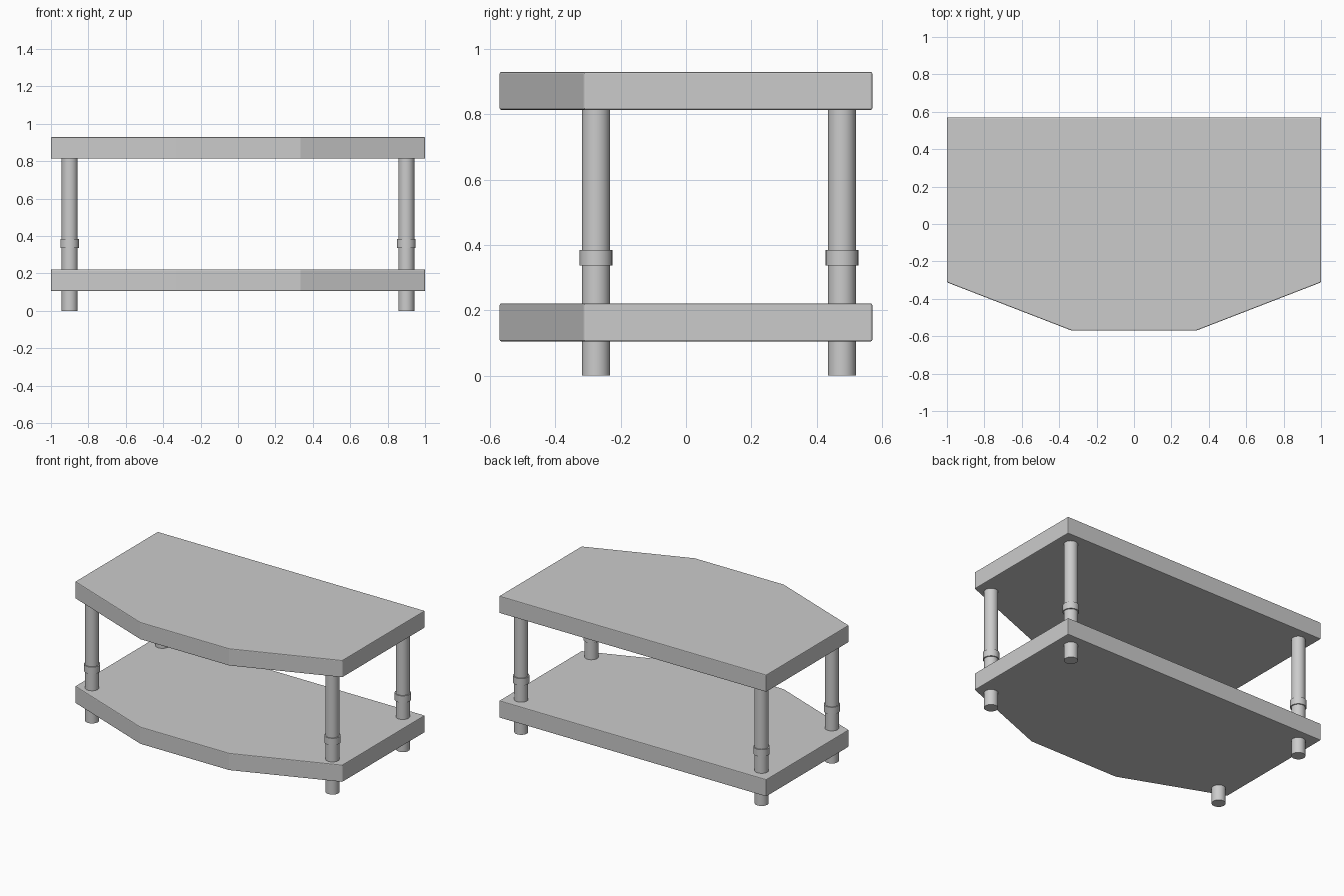
import bpy, bmesh

if "Cube" in bpy.data.objects:
    bpy.data.objects.remove(bpy.data.objects["Cube"])

OUTLINE = [(-1, 0.57), (-1, -0.312), (-0.333, -0.57),
           (0.333, -0.57), (1, -0.312), (1, 0.57)]


def shelf(name, z0, z1):
    """Board with an angled bow front and slightly eased edges."""
    bm = bmesh.new()
    face = bm.faces.new([bm.verts.new((x, y, z0)) for x, y in OUTLINE])
    top = bmesh.ops.extrude_face_region(bm, geom=[face])["geom"]
    for v in top:
        if isinstance(v, bmesh.types.BMVert):
            v.co.z = z1
    bmesh.ops.recalc_face_normals(bm, faces=bm.faces)
    mesh = bpy.data.meshes.new(name)
    bm.to_mesh(mesh)
    bm.free()
    obj = bpy.data.objects.new(name, mesh)
    bpy.context.collection.objects.link(obj)
    bevel = obj.modifiers.new("eased_edges", 'BEVEL')
    bevel.width = 0.005
    bevel.segments = 2
    bevel.limit_method = 'ANGLE'
    bevel.angle_limit = 0.9


def post(name, x, y, radius, z0, z1):
    """Upright cylinder between two heights."""
    bpy.ops.mesh.primitive_cylinder_add(
        vertices=24, radius=radius, depth=z1 - z0,
        location=(x, y, (z0 + z1) / 2))
    bpy.context.object.name = name
    bpy.ops.object.shade_smooth_by_angle()


# Two matching boards
shelf("lower_shelf", 0.105, 0.221)
shelf("top_shelf", 0.813, 0.929)

# Four legs, each with a collar; feet continue below the lower shelf
for side, x in (("left", -0.9), ("right", 0.9)):
    for end, y in (("front", -0.275), ("back", 0.477)):
        post(f"{end}_{side}_foot", x, y, 0.043, 0, 0.11)
        post(f"{end}_{side}_leg", x, y, 0.043, 0.216, 0.818)
        post(f"{end}_{side}_collar", x, y, 0.05, 0.337, 0.384)
